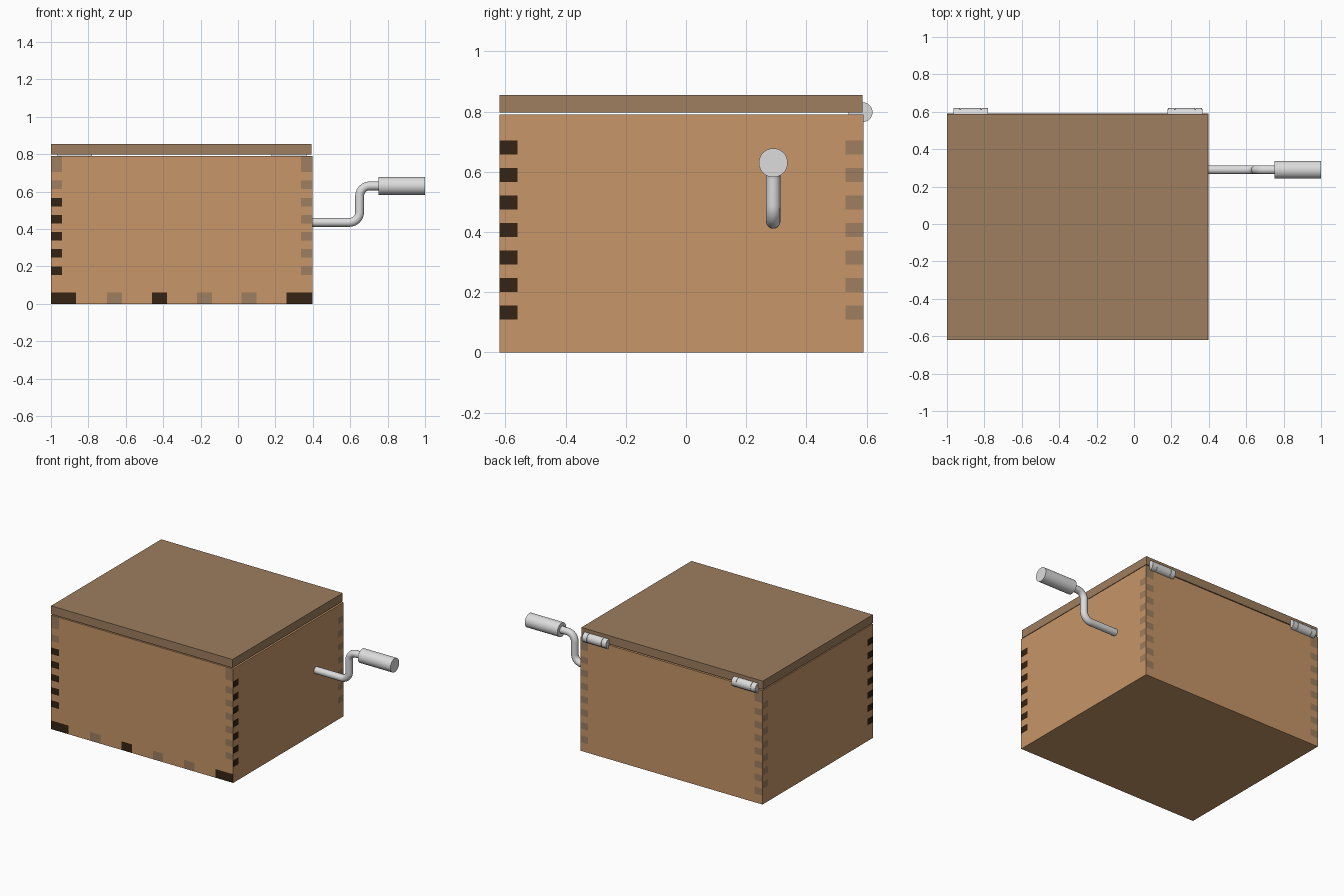
import bpy, bmesh, math
from mathutils import Matrix, Vector

if "Cube" in bpy.data.objects:
    bpy.data.objects.remove(bpy.data.objects["Cube"])


def material(name, rgb):
    m = bpy.data.materials.new(name)
    m.diffuse_color = (*rgb, 1)
    m.use_nodes = True
    m.node_tree.nodes["Principled BSDF"].inputs["Base Color"].default_value = m.diffuse_color
    return m


MATS = [material("light wood", (0.57, 0.305, 0.14)),
        material("brown wood", (0.34, 0.21, 0.113)),
        material("dark wood", (0.035, 0.017, 0.006)),
        material("metal", (0.72, 0.72, 0.72))]
LIGHT, BROWN, DARK, METAL = range(4)


def finish(name, bm):
    me = bpy.data.meshes.new(name)
    bm.to_mesh(me)
    bm.free()
    for m in MATS:
        me.materials.append(m)
    ob = bpy.data.objects.new(name, me)
    bpy.context.collection.objects.link(ob)
    return ob


def boards(name, boxes):
    """Boxes as (low corner, high corner, colour, end axis, end colour)."""
    bm = bmesh.new()
    for lo, hi, col, axis, end in boxes:
        lo, hi = Vector(lo), Vector(hi)
        mat = Matrix.Translation((lo + hi) / 2) @ Matrix.Diagonal((*(hi - lo), 1))
        vs = bmesh.ops.create_cube(bm, size=1, matrix=mat)["verts"]
        bm.normal_update()
        for f in {f for v in vs for f in v.link_faces}:
            is_end = axis is not None and abs(f.normal[axis]) > 0.9
            f.material_index = end if is_end else col
    return finish(name, bm)


def rod(name, x0, x1, y, z, r, sides=32):
    """Cylinder along x."""
    bm = bmesh.new()
    bmesh.ops.create_cone(bm, cap_ends=True, segments=sides, radius1=r, radius2=r,
                          depth=x1 - x0,
                          matrix=Matrix.Translation(((x0 + x1) / 2, y, z))
                          @ Matrix.Rotation(math.pi / 2, 4, 'Y'))
    for f in bm.faces:
        f.material_index = METAL
        f.smooth = len(f.verts) == 4
    for e in bm.edges:
        e.smooth = all(len(f.verts) == 4 for f in e.link_faces)
    return finish(name, bm)


# Box dimensions: outer walls, thickness, wall top, floor thickness
X0, X1, Y0, Y1 = -1.0, 0.397, -0.62, 0.59
T, TOP, FL = 0.06, 0.79, 0.06
STEP, FING, START = 0.0915, 0.046, 0.109
fb_bands = [(START + k * STEP, START + k * STEP + FING) for k in range(7)]
side_bands = [(FL, START)] + [(START + k * STEP + FING,
                               START + (k + 1) * STEP if k < 6 else TOP) for k in range(7)]

# Front and back walls with fingers that reach through the side walls
for name, ya, yb, end in (("front_wall", Y0, Y0 + T, DARK), ("back_wall", Y1 - T, Y1, BROWN)):
    parts = [((X0 + T, ya, FL), (X1 - T, yb, TOP), LIGHT, None, 0)]
    for za, zb in fb_bands:
        parts.append(((X0, ya, za), (X0 + T, yb, zb), LIGHT, 0, end))
        parts.append(((X1 - T, ya, za), (X1, yb, zb), LIGHT, 0, end))
    boards(name, parts)

# Side walls with the matching fingers
for name, xa, xb in (("left_wall", X0, X0 + T), ("right_wall", X1 - T, X1)):
    parts = [((xa, Y0 + T, 0), (xb, Y1 - T, TOP), LIGHT, None, 0)]
    for za, zb in side_bands:
        if za < 0.1:
            end = LIGHT
        else:
            end = DARK if name == "left_wall" and za < 0.6 else BROWN
        parts.append(((xa, Y0, za), (xb, Y0 + T, zb), LIGHT, 1, end))
        parts.append(((xa, Y1 - T, za), (xb, Y1, zb), LIGHT, 1, BROWN))
    for ya, yb, end in ((Y0, Y0 + T, DARK), (Y1 - T, Y1, LIGHT)):
        parts.append(((xa, ya, 0), (xb, yb, FL), LIGHT, 1, end))
    boards(name, parts)

# Floor with tabs showing along the bottom of the front and back
parts = [((X0 + T, Y0 + T, 0), (X1 - T, Y1 - T, FL), LIGHT, None, 0)]
edges = [X0 + T, -0.865, -0.70, -0.62, -0.46, -0.38, -0.22, -0.14, 0.02, 0.10, 0.26, X1 - T]
front_ends = [DARK, LIGHT, BROWN, LIGHT, DARK, LIGHT, BROWN, LIGHT, BROWN, LIGHT, DARK]
for xa, xb, end in zip(edges, edges[1:], front_ends):
    parts.append(((xa, Y0, 0), (xb, Y0 + T, FL), LIGHT, 1, end))
    parts.append(((xa, Y1 - T, 0), (xb, Y1, FL), LIGHT, 1, LIGHT))
boards("floor", parts)

# Lid, with a narrow shadow gap under it
boards("lid", [((X0, Y0, 0.797), (0.392, 0.587, 0.855), BROWN, None, 0)])

# Hinges: leaf in the gap and three knuckles on a pin
for side, xa, xb in (("left", -0.965, -0.78), ("right", 0.18, 0.365)):
    boards(side + "_hinge_leaf", [((xa, 0.54, 0.79), (xb, 0.585, 0.797), METAL, None, 0)])
    rod(side + "_hinge_pin", xa, xb, 0.587, 0.798, 0.028)
    w = (xb - xa) / 5
    for k, (a, b) in enumerate(((0, 1), (1, 4), (4, 5))):
        rod(f"{side}_hinge_knuckle_{k + 1}", xa + a * w + 0.001, xb - (5 - b) * w - 0.001,
            0.587, 0.798, 0.033)

# Crank: bent rod swept along a rounded path
R, CY, ZLO, ZHI, CX = 0.055, 0.29, 0.435, 0.63, 0.65
path = [(0.37, ZLO)]
for k in range(11):
    a = math.pi / 2 * k / 10
    path.append((CX - R + R * math.sin(a), ZLO + R - R * math.cos(a)))
for k in range(11):
    a = math.pi / 2 * k / 10
    path.append((CX + R - R * math.cos(a), ZHI - R + R * math.sin(a)))
path.append((0.76, ZHI))
cu = bpy.data.curves.new("crank_rod", 'CURVE')
cu.dimensions = '3D'
cu.bevel_depth = 0.024
cu.bevel_resolution = 5
cu.use_fill_caps = True
sp = cu.splines.new('POLY')
sp.points.add(len(path) - 1)
for p, (x, z) in zip(sp.points, path):
    p.co = (x, CY, z, 1)
sp.use_smooth = True
cu.materials.append(MATS[METAL])
bpy.context.collection.objects.link(bpy.data.objects.new("crank_rod", cu))

# Crank handle
rod("crank_handle", 0.75, 1.0, CY, ZHI, 0.048, 40)
